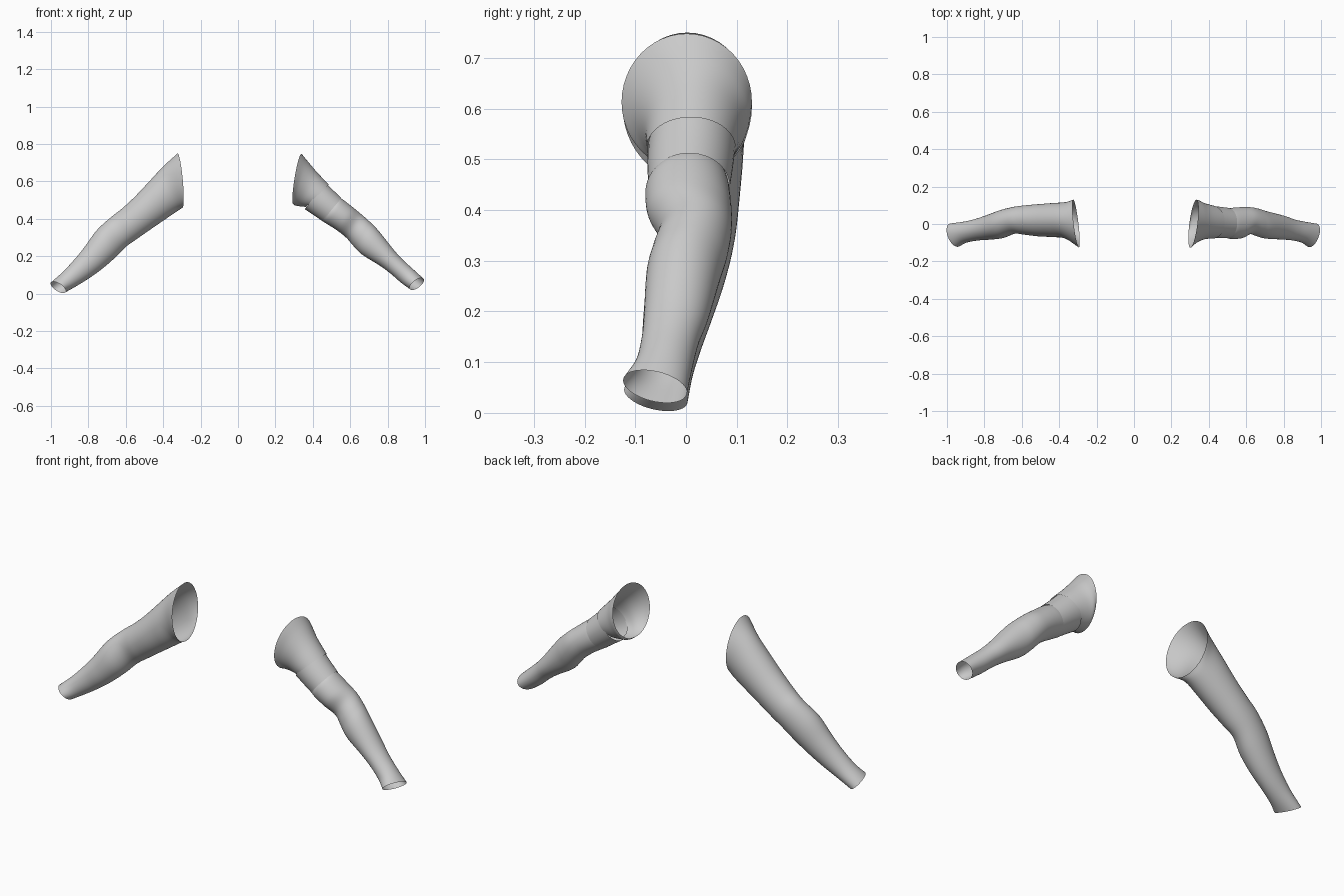
import bpy, bmesh, math
from mathutils import Vector

if "Cube" in bpy.data.objects:
    bpy.data.objects.remove(bpy.data.objects["Cube"])

fabric = bpy.data.materials.new("light grey fabric")
fabric.use_nodes = True
grey = (0.6, 0.6, 0.6, 1)
fabric.diffuse_color = grey
fabric.node_tree.nodes["Principled BSDF"].inputs["Base Color"].default_value = grey

SIDES, STEPS = 48, 6


def spline(a, b, c, d, t):
    """Smooth value between b and c."""
    return [0.5 * (2*q + (r - p)*t + (2*p - 5*q + 4*r - s)*t*t + (3*q - p - 3*r + s)*t**3)
            for p, q, r, s in zip(a, b, c, d)]


def sleeve(name, rings, side=1):
    """Open cloth tube. Ring: top x, z, bottom x, z, back y, front y, lead x, z of the back edge."""
    rings = [list(r) + [0] * (8 - len(r)) for r in rings]
    padded = ([[2*p - q for p, q in zip(rings[0], rings[1])]] + rings
              + [[2*p - q for p, q in zip(rings[-1], rings[-2])]])
    loops = []
    for i in range(len(rings) - 1):
        loops += [spline(*padded[i:i + 4], s / STEPS) for s in range(STEPS)]
    loops.append(rings[-1])

    bm = bmesh.new()
    previous = None
    for tx, tz, bx, bz, back, front, lead_x, lead_z in loops:
        ring = []
        for k in range(SIDES):
            a = math.tau * k / SIDES
            c, s = math.cos(a), math.sin(a)
            x = (tx + bx) / 2 + c * (tx - bx) / 2 + s * lead_x
            z = (tz + bz) / 2 + c * (tz - bz) / 2 + s * lead_z
            y = (back + front) / 2 + s * (back - front) / 2
            ring.append(bm.verts.new(Vector((side * x, y, z))))
        if previous:
            for k in range(SIDES):
                n = (k + 1) % SIDES
                quad = [previous[k], previous[n], ring[n], ring[k]]
                bm.faces.new(quad if side < 0 else quad[::-1])
        previous = ring
    bmesh.ops.recalc_face_normals(bm, faces=bm.faces)
    mesh = bpy.data.meshes.new(name)
    bm.to_mesh(mesh)
    bm.free()
    mesh.materials.append(fabric)
    obj = bpy.data.objects.new(name, mesh)
    bpy.context.collection.objects.link(obj)
    bpy.ops.object.select_all(action="DESELECT")
    obj.select_set(True)
    bpy.context.view_layer.objects.active = obj
    bpy.ops.object.shade_smooth_by_angle(angle=math.radians(50))


# Right arm: one long sleeve from shoulder to wrist
sleeve("right_long_sleeve", [
    (.323, .75, .297, .46, .13, -.125, .015, 0),
    (.40, .68, .33, .438, .117, -.078),
    (.47, .605, .40, .39, .112, -.07),
    (.55, .52, .47, .342, .106, -.066),
    (.62, .455, .54, .293, .10, -.058),
    (.68, .408, .60, .25, .092, -.052),
    (.755, .339, .66, .19, .075, -.076),
    (.82, .25, .73, .13, .05, -.084),
    (.87, .188, .80, .08, .03, -.088),
    (.935, .118, .865, .04, .014, -.10),
    (.998, .062, .925, .006, .003, -.122, .018, -.012)], -1)

# Left arm: flared shoulder cap
sleeve("left_shoulder_cap", [
    (.339, .748, .296, .478, .13, -.127, .016, 0),
    (.375, .705, .305, .472, .125, -.10, .008, 0),
    (.42, .652, .325, .468, .112, -.082),
    (.485, .583, .362, .464, .097, -.077)])

# Left arm: upper band tucked under the cap
sleeve("left_upper_band", [
    (.468, .594, .357, .452, .097, -.075),
    (.51, .552, .408, .418, .092, -.076),
    (.552, .512, .458, .383, .086, -.074)])

# Left arm: forearm sleeve tucked under the band
sleeve("left_forearm_sleeve", [
    (.541, .515, .45, .388, .083, -.072),
    (.565, .50, .475, .373, .086, -.08),
    (.615, .461, .53, .338, .09, -.076),
    (.66, .424, .58, .298, .09, -.054),
    (.705, .384, .62, .252, .082, -.066),
    (.75, .338, .665, .208, .068, -.078),
    (.835, .232, .755, .152, .045, -.083),
    (.885, .178, .815, .108, .026, -.088),
    (.935, .132, .868, .062, .014, -.10),
    (.99, .082, .922, .022, .002, -.124, .018, -.012)])
